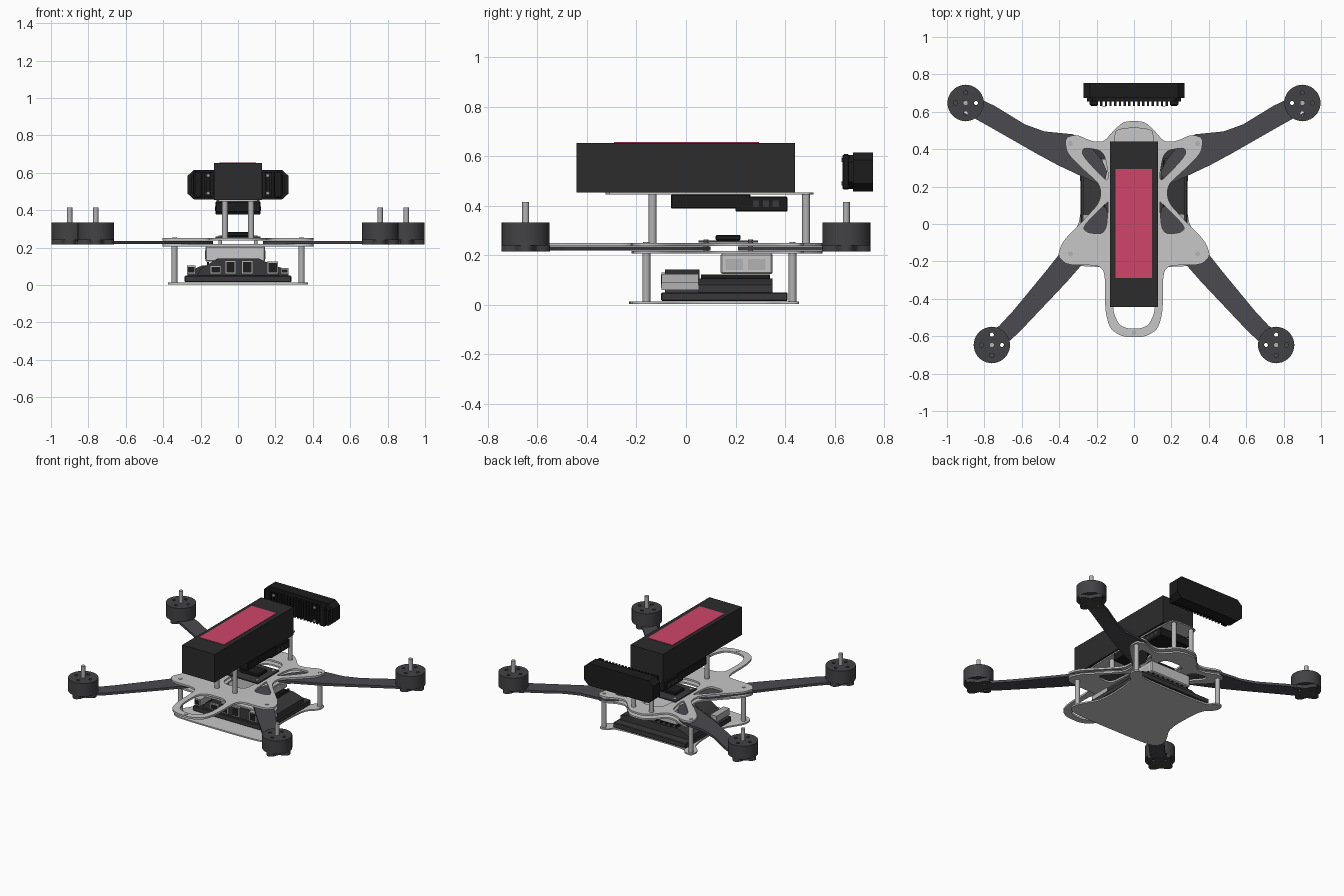
import bpy, bmesh, math
from mathutils import Matrix, Vector

cube = bpy.data.objects.get("Cube")
if cube:
    bpy.data.objects.remove(cube)


def material(name, r, g, b):
    m = bpy.data.materials.new(name)
    m.use_nodes = True
    m.diffuse_color = (r, g, b, 1)
    m.node_tree.nodes["Principled BSDF"].inputs["Base Color"].default_value = (r, g, b, 1)
    return m


LIGHT = material("light grey plate", 0.57, 0.57, 0.57)
ARM = material("carbon grey", 0.07, 0.07, 0.08)
MOTOR = material("motor grey", 0.055, 0.055, 0.06)
BLACK = material("black", 0.012, 0.012, 0.012)
PACK = material("battery black", 0.025, 0.025, 0.025)
BOARD = material("board dark grey", 0.04, 0.04, 0.043)
PINK = material("pink label", 0.62, 0.06, 0.14)
METAL = material("metal grey", 0.45, 0.45, 0.45)


def finish(name, bm, mat, smooth=True):
    me = bpy.data.meshes.new(name)
    bm.to_mesh(me)
    bm.free()
    ob = bpy.data.objects.new(name, me)
    bpy.context.collection.objects.link(ob)
    me.materials.append(mat)
    if smooth:
        bpy.ops.object.select_all(action='DESELECT')
        ob.select_set(True)
        bpy.context.view_layer.objects.active = ob
        bpy.ops.object.shade_smooth_by_angle(angle=math.radians(35))
    return ob


def box(name, x, y, z, mat, bevel=0.0):
    bm = bmesh.new()
    lo, hi = Vector((x[0], y[0], z[0])), Vector((x[1], y[1], z[1]))
    bmesh.ops.create_cube(bm, size=1, matrix=Matrix.Translation((lo + hi) / 2)
                          @ Matrix.Diagonal((*(hi - lo), 1)))
    if bevel:
        bmesh.ops.bevel(bm, geom=bm.edges[:], offset=bevel, segments=1, affect='EDGES')
    return finish(name, bm, mat, False)


def rod(name, x, y, z0, z1, r, mat, sides=20):
    bm = bmesh.new()
    bmesh.ops.create_cone(bm, cap_ends=True, segments=sides, radius1=r, radius2=r, depth=z1 - z0,
                          matrix=Matrix.Translation((x, y, (z0 + z1) / 2)))
    return finish(name, bm, mat)


def sheet(name, loops, z0, z1, mat, turn=False):
    """Extrude an outline with holes; turn stands it up so it runs along -y."""
    cu = bpy.data.curves.new(name, 'CURVE')
    cu.dimensions = '2D'
    cu.fill_mode = 'BOTH'
    cu.extrude = (z1 - z0) / 2
    for pts in loops:
        sp = cu.splines.new('POLY')
        sp.points.add(len(pts) - 1)
        for p, (x, y) in zip(sp.points, pts):
            p.co = (x, y, 0, 1)
        sp.use_cyclic_u = True
    tmp = bpy.data.objects.new("outline", cu)
    bpy.context.collection.objects.link(tmp)
    dg = bpy.context.evaluated_depsgraph_get()
    me = bpy.data.meshes.new_from_object(tmp.evaluated_get(dg))
    bm = bmesh.new()
    bm.from_mesh(me)
    bpy.data.objects.remove(tmp)
    bpy.data.curves.remove(cu)
    bpy.data.meshes.remove(me)
    bmesh.ops.remove_doubles(bm, verts=bm.verts[:], dist=1e-5)
    bm.transform(Matrix.Translation((0, 0, (z0 + z1) / 2)))
    if turn:
        bm.transform(Matrix.Rotation(math.pi / 2, 4, 'X'))
    bmesh.ops.recalc_face_normals(bm, faces=bm.faces[:])
    return finish(name, bm, mat)


def rounded(pts, times=2):
    """Cut corners repeatedly to soften an outline."""
    for _ in range(times):
        out = []
        for a, b in zip(pts, pts[1:] + pts[:1]):
            a, b = Vector(a), Vector(b)
            out += [tuple(a.lerp(b, 0.2)), tuple(a.lerp(b, 0.8))]
        pts = out
    return pts


def both(half):
    return half + [(-x, y) for x, y in reversed(half)]


def flip(pts, s):
    return [(x * s, y) for x, y in pts]


def circle(cx, cy, r, n=14, lobe=0.0):
    return [(cx + (r + lobe * math.cos(4 * a)) * math.cos(a), cy + (r + lobe * math.cos(4 * a)) * math.sin(a))
            for a in (2 * math.pi * i / n for i in range(n))]


# Frame plates: a waisted X shape, the upper one carrying the front loop
rear = [(0.05, 0.55), (0.10, 0.51), (0.16, 0.44), (0.22, 0.44), (0.31, 0.48), (0.37, 0.46), (0.36, 0.38),
        (0.27, 0.29), (0.18, 0.21), (0.18, 0.12), (0.27, 0.02), (0.38, -0.09), (0.41, -0.17), (0.36, -0.22)]
loop = [(0.19, -0.22), (0.155, -0.26), (0.155, -0.46), (0.13, -0.56), (0.06, -0.605)]
ring_hole = [(0.11, -0.25), (0.115, -0.46), (0.08, -0.54), (0.03, -0.56)]
middle_hole = [(0.08, 0.41), (0.10, 0.26), (0.10, 0.08), (0.09, -0.06)]
rear_slot = [(0.16, 0.39), (0.27, 0.41), (0.28, 0.37), (0.15, 0.23), (0.135, 0.25)]
front_slot = [(0.135, 0.12), (0.15, 0.11), (0.28, -0.02), (0.24, -0.05), (0.15, -0.05)]
holes = [rounded(both(middle_hole))]
for s in (1, -1):
    holes += [rounded(flip(rear_slot, s)), rounded(flip(front_slot, s))]
sheet("upper_frame_plate", [rounded(both(rear + loop)), rounded(both(ring_hole))] + holes,
      0.237, 0.25, LIGHT)
sheet("lower_frame_plate", [rounded(both(rear))] + holes, 0.207, 0.218, LIGHT)
rod("loop_screw", 0, -0.58, 0.25, 0.253, 0.012, METAL)

# Bottom plate with corner tabs
base = [(0.27, 0.40), (0.30, 0.45), (0.36, 0.46), (0.37, 0.39), (0.29, 0.32), (0.28, 0.02),
        (0.37, -0.12), (0.375, -0.19), (0.32, -0.23)]
sheet("bottom_plate", [rounded(both(base))], 0.003, 0.013, LIGHT)

# Arms and motors
rear_arm = [(0.93, 0.69), (0.80, 0.665), (0.53, 0.50), (0.28, 0.475), (0.14, 0.30), (0.16, 0.20),
            (0.27, 0.25), (0.44, 0.33), (0.86, 0.57), (0.94, 0.61)]
front_arm = [(0.79, -0.68), (0.70, -0.67), (0.27, -0.215), (0.13, -0.02), (0.15, 0.11), (0.24, 0.05),
             (0.42, -0.19), (0.70, -0.53), (0.80, -0.60)]
for side, s in (("left", 1), ("right", -1)):
    for end, outline, mx, my in (("rear", rear_arm, 0.90, 0.647), ("front", front_arm, 0.76, -0.647)):
        tag = end + "_" + side
        cx = mx * s
        bolts = [circle(cx + dx, my + dy, 0.011) for dx, dy in ((0.055, 0), (-0.055, 0), (0, 0.055), (0, -0.055))]
        sheet(tag + "_arm", [rounded(flip(outline, s), 1)] + bolts, 0.219, 0.236, ARM)
        sheet(tag + "_motor_base", [circle(cx, my, 0.08, 48, 0.018)] + bolts, 0.216, 0.24, MOTOR)
        sheet(tag + "_motor_bell", [circle(cx, my, 0.097, 40)] + bolts, 0.24, 0.333, MOTOR)
        rod(tag + "_motor_shaft", cx, my, 0.22, 0.415, 0.014, METAL)
    # Standoffs with screw heads
    for end, y in (("rear", 0.43), ("front", -0.16)):
        rod(f"lower_{end}_{side}_standoff", 0.34 * s, y, 0.01, 0.21, 0.016, METAL)
        rod(f"{end}_{side}_screw", 0.34 * s, y, 0.25, 0.253, 0.013, METAL)
    for end, y in (("rear", 0.485), ("front", -0.135)):
        rod(f"upper_{end}_{side}_standoff", 0.07 * s, y, 0.25, 0.449, 0.016, METAL)

# Battery on its deck
deck = [(0.06, 0.515), (0.115, 0.49), (0.115, -0.30), (0.08, -0.325)]
sheet("battery_deck", [rounded(both(deck))], 0.446, 0.454, LIGHT)
box("battery", (-0.127, 0.127), (-0.443, 0.44), (0.454, 0.653), PACK)
box("battery_label", (-0.1, 0.095), (-0.29, 0.295), (0.653, 0.656), PINK)

# Radio modules hung under the deck
box("receiver_front", (-0.12, 0.12), (-0.06, 0.26), (0.388, 0.446), BLACK, 0.004)
box("receiver_rear", (-0.12, 0.12), (0.2, 0.41), (0.376, 0.436), BLACK, 0.004)
for i in range(3):
    for s in (1, -1):
        box("receiver_vent", (s * 0.121 - 0.001, s * 0.121 + 0.001), (0.27 + i * 0.04, 0.295 + i * 0.04),
            (0.395, 0.42), BOARD)

# Flight controller stack
box("flight_board", (-0.12, 0.12), (0.05, 0.29), (0.252, 0.26), BOARD)
box("flight_controller", (-0.075, 0.075), (0.12, 0.22), (0.26, 0.282), BLACK, 0.004)
for s in (1, -1):
    for y in (0.08, 0.26):
        rod("stack_post", s * 0.095, y, 0.21, 0.264, 0.01, METAL, 12)

# Computer on the bottom plate
box("carrier_board", (-0.285, 0.285), (-0.1, 0.41), (0.015, 0.05), BOARD, 0.004)
cover = [(-0.27, 0.05), (-0.27, 0.07), (-0.19, 0.105), (0.19, 0.105), (0.27, 0.08), (0.27, 0.05)]
sheet("heatsink_base", [cover], -0.35, -0.05, BOARD, True)
for i in range(9):
    x = -0.16 + i * 0.04
    box("heatsink_fin", (x - 0.006, x + 0.006), (0.06, 0.34), (0.1, 0.122), BLACK)
hood = [(-0.22, 0.05), (-0.2, 0.085), (-0.11, 0.142), (0.11, 0.142), (0.2, 0.1), (0.22, 0.05)]
sheet("port_hood", [hood], -0.055, 0.085, BOARD, True)
for x, w, z in ((-0.25, 0.024, 0.105), (0.185, 0.03, 0.125), (-0.04, 0.03, 0.13), (0.05, 0.03, 0.13),
                (-0.12, 0.03, 0.105), (0.25, 0.02, 0.09)):
    box("port_shell", (x - w, x + w), (-0.098, 0.05), (0.06, z), METAL)
    box("port_opening", (x - w * 0.75, x + w * 0.75), (-0.1, -0.095), (0.067, z - 0.008), BLACK)

# Pale module hung beneath the frame
box("hanging_module", (-0.175, 0.145), (0.14, 0.35), (0.125, 0.207), LIGHT, 0.006)
for s in (-0.176, 0.146):
    for y in (0.16, 0.25):
        box("module_panel", (s - 0.001, s + 0.001), (y, y + 0.07), (0.14, 0.185), METAL)

# Rear sensor with finned heatsink
shell = rounded([(-0.27, 0.457), (0.27, 0.457), (0.27, 0.615), (-0.27, 0.615)], 1)
shell = [(math.copysign(max(abs(x), 0.235), x) if abs(z - 0.536) > 0.078 else x, z) for x, z in shell]
sheet("sensor_body", [shell], -0.755, -0.675, BLACK, True)
inner = [(x * 0.93, 0.536 + (z - 0.536) * 0.86) for x, z in shell]
sheet("sensor_step", [inner], -0.68, -0.655, BLACK, True)
for i in range(15):
    x = -0.175 + i * 0.025
    box("sensor_fin", (x - 0.006, x + 0.006), (0.632, 0.66), (0.47, 0.602), BLACK)
for s in (1, -1):
    box("sensor_foot", (s * 0.215 - 0.022, s * 0.215 + 0.022), (0.632, 0.66), (0.465, 0.608), BLACK, 0.006)
    for z in (0.49, 0.585):
        box("sensor_screw", (s * 0.16 - 0.009, s * 0.16 + 0.009), (0.627, 0.632), (z - 0.009, z + 0.009), METAL, 0.002)
